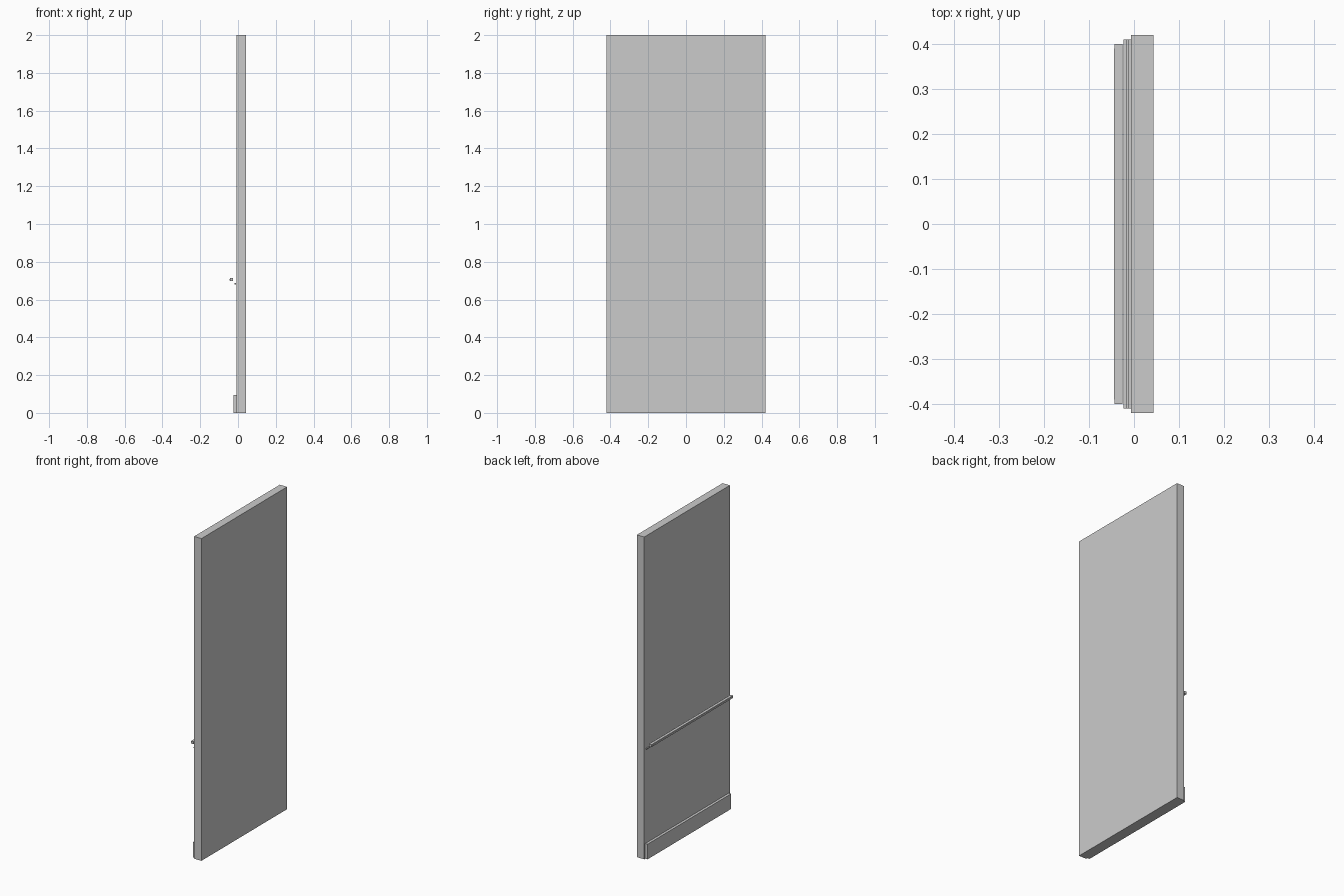
import bpy

if "Cube" in bpy.data.objects:
    bpy.data.objects.remove(bpy.data.objects["Cube"])


def box(name, x, y_half, z):
    """Box spanning x=(min,max), y=+-y_half, z=(min,max)."""
    bpy.ops.mesh.primitive_cube_add(
        size=1, location=((x[0] + x[1]) / 2, 0, (z[0] + z[1]) / 2))
    ob = bpy.context.object
    ob.name = name
    ob.scale = (x[1] - x[0], 2 * y_half, z[1] - z[0])
    bpy.ops.object.transform_apply(location=False, rotation=False, scale=True)
    return ob


# Main slab
box("wall_panel", (-0.007, 0.043), 0.42, (0, 2))
# Skirting along the foot of the left face
box("skirting_board", (-0.023, -0.007), 0.41, (0, 0.094))
# Ledge rail, its thin front strip, and the small moulding below
box("ledge_rail", (-0.043, -0.026), 0.40, (0.698, 0.713))
box("rail_front_strip", (-0.045, -0.043), 0.39, (0.701, 0.710))
box("lower_moulding", (-0.018, -0.011), 0.41, (0.680, 0.687))
